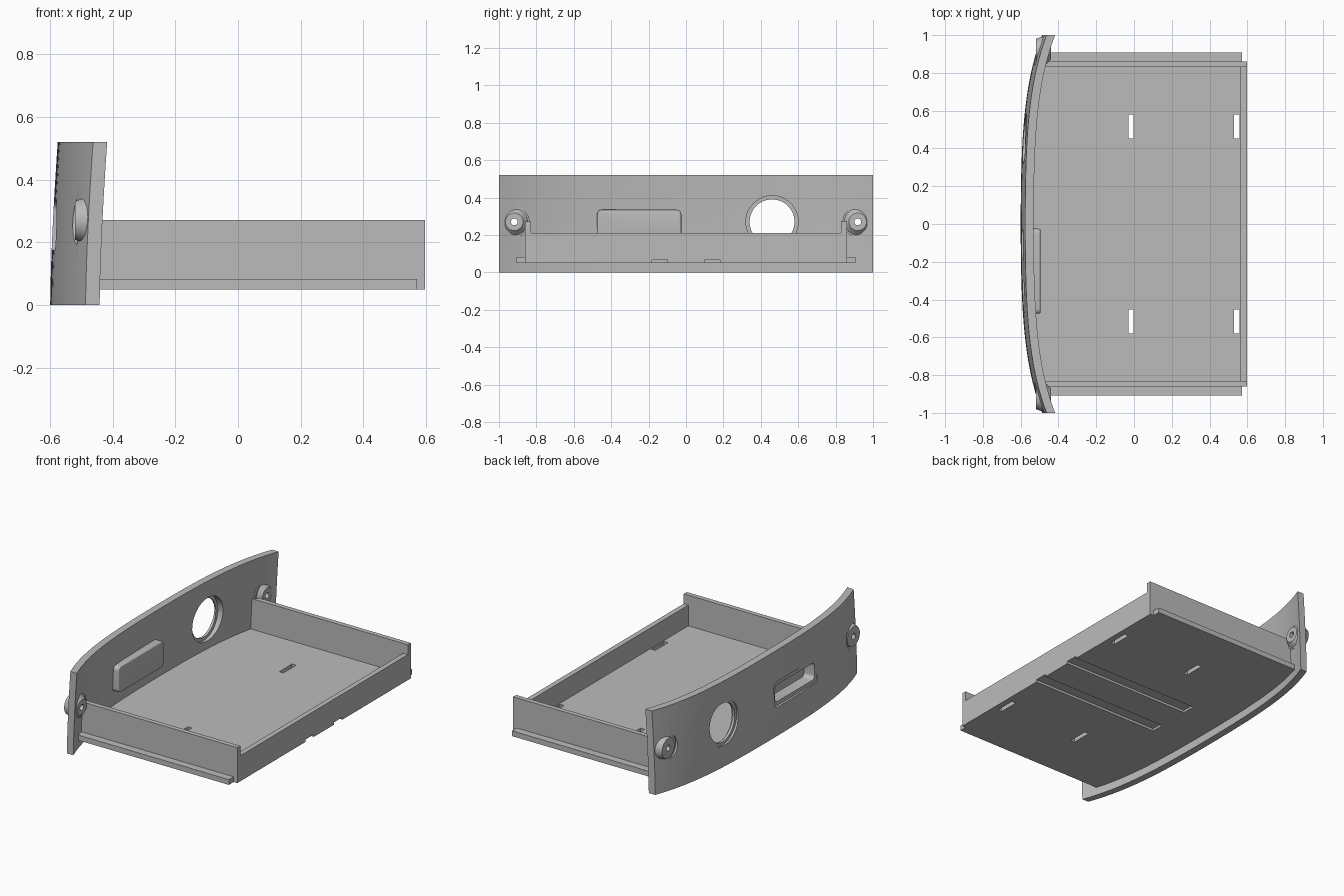
import bpy, bmesh, math
from mathutils import Matrix, Vector

if "Cube" in bpy.data.objects:
    bpy.data.objects.remove(bpy.data.objects["Cube"])

grey = bpy.data.materials.new("mid_grey")
grey.use_nodes = True
COLOUR = (0.5, 0.5, 0.5, 1)
grey.diffuse_color = COLOUR
grey.node_tree.nodes["Principled BSDF"].inputs["Base Color"].default_value = COLOUR


def make(name, bm):
    bmesh.ops.recalc_face_normals(bm, faces=bm.faces)
    mesh = bpy.data.meshes.new(name)
    bm.to_mesh(mesh)
    bm.free()
    mesh.materials.append(grey)
    obj = bpy.data.objects.new(name, mesh)
    bpy.context.collection.objects.link(obj)
    return obj


def box(name, x, y, z, corner=0.0, rim=0.0):
    """Box from ranges; corner rounds the edges along x, rim softens the +x face."""
    bm = bmesh.new()
    bmesh.ops.create_cube(bm, size=1)
    for v in bm.verts:
        v.co = Vector([(r[0] + r[1]) / 2 + c * (r[1] - r[0]) for r, c in zip((x, y, z), v.co)])
    if corner:
        along = [e for e in bm.edges if abs(e.verts[0].co.x - e.verts[1].co.x) > 1e-4]
        bmesh.ops.bevel(bm, geom=along, offset=corner, segments=6, profile=0.5, affect='EDGES')
    if rim:
        ring = [e for e in bm.edges if all(v.co.x > x[1] - 1e-4 for v in e.verts)]
        bmesh.ops.bevel(bm, geom=ring, offset=rim, segments=3, profile=0.5, affect='EDGES')
    return make(name, bm)


def tube(name, x, y, z, r1, r2=None):
    """Round bar or frustum along x."""
    bm = bmesh.new()
    turn = Matrix.Translation((sum(x) / 2, y, z)) @ Matrix.Rotation(math.pi / 2, 4, 'Y')
    bmesh.ops.create_cone(bm, cap_ends=True, segments=48, radius1=r1,
                          radius2=r1 if r2 is None else r2, depth=x[1] - x[0], matrix=turn)
    return make(name, bm)


def combine(target, tool, operation='DIFFERENCE'):
    mod = target.modifiers.new("shape", 'BOOLEAN')
    mod.operation, mod.object, mod.solver = operation, tool, 'EXACT'
    bpy.context.view_layer.objects.active = target
    bpy.ops.object.modifier_apply(modifier=mod.name)
    bpy.data.objects.remove(tool)


def bow(y, z=0.0):
    """Outer face of the curved panel."""
    return -0.6 + 0.036 * y**2 + 0.077 * y**4 + 0.024 * (z / 0.52)**1.5


# Curved front panel: sweep a closed section along y
HEIGHT, THICK, STEPS, ROWS = 0.52, 0.045, 48, 8
bm = bmesh.new()
rings = []
for i in range(STEPS + 1):
    y = -1 + 2 * i / STEPS
    levels = [HEIGHT * k / ROWS for k in range(ROWS + 1)]
    section = [(bow(y, z), z) for z in levels]
    section += [(bow(y, z) + THICK, z) for z in reversed(levels)]
    rings.append([bm.verts.new((x, y, z)) for x, z in section])
for a, b in zip(rings, rings[1:]):
    for k in range(len(a)):
        n = (k + 1) % len(a)
        bm.faces.new((a[k], a[n], b[n], b[k]))
for ring in (rings[0], rings[-1]):
    for k in range(ROWS):
        bm.faces.new((ring[k], ring[k + 1], ring[-2 - k], ring[-1 - k]))
panel = make("curved_panel", bm)

# Round window with a stepped rim on both faces
combine(panel, tube("window_cutter", (-0.8, -0.3), 0.46, 0.27, 0.12))
combine(panel, tube("inner_rim_cutter", (-0.56, -0.3), 0.46, 0.27, 0.14))
combine(panel, tube("outer_rim_cutter", (-0.8, -0.576), 0.46, 0.27, 0.14))

# Recessed grip: rounded housing inside, stepped slot outside
combine(panel, box("grip_housing", (-0.572, -0.495), (-0.475, -0.025), (0.17, 0.335), 0.025, 0.01), 'UNION')
combine(panel, box("grip_step_cutter", (-0.8, -0.58), (-0.47, -0.03), (0.175, 0.33), 0.03))
combine(panel, box("grip_slot_cutter", (-0.8, -0.508), (-0.445, -0.055), (0.2, 0.305), 0.025))

# Screw bosses at both ends
for side in (-1, 1):
    y, z = 0.918 * side, 0.27
    combine(panel, tube("seat_cutter", (-0.7, -0.515), y, z, 0.08))
    combine(panel, tube("boss_outer", (-0.52, -0.465), y, z, 0.062, 0.081), 'UNION')
    combine(panel, tube("boss_inner", (-0.475, -0.44), y, z, 0.081, 0.047), 'UNION')
    combine(panel, tube("screw_cutter", (-0.8, -0.2), y, z, 0.018))

bpy.ops.object.select_all(action='DESELECT')
panel.select_set(True)
bpy.context.view_layer.objects.active = panel
bpy.ops.object.shade_smooth_by_angle(angle=math.radians(25))

# Tray floor, its near edge following the panel
BASE, FLOOR, END, HALF = 0.05, 0.08, 0.597, 0.86
bm = bmesh.new()
edge = [HALF * (k / 12 - 1) for k in range(25)]
outline = [(bow(y) + 0.03, y) for y in edge] + [(END, HALF), (END, -HALF)]
face = bm.faces.new([bm.verts.new((x, y, BASE)) for x, y in outline])
up = bmesh.ops.extrude_face_region(bm, geom=[face])["geom"]
bmesh.ops.translate(bm, vec=(0, 0, FLOOR - BASE),
                    verts=[g for g in up if isinstance(g, bmesh.types.BMVert)])
floor = make("tray_floor", bm)

# Floor slots and underside grooves
for side in (-1, 1):
    for x in (-0.03, 0.53):
        combine(floor, box("slot_cutter", (x, x + 0.028), sorted((0.452 * side, 0.58 * side)), (0, 0.2)))
    combine(floor, box("groove_cutter", (-0.3, 0.7), sorted((0.1 * side, 0.182 * side)), (0, 0.065)))

# Tray walls and slide rails
box("tray_end_wall", (0.565, END), (-HALF, HALF), (FLOOR, 0.21))
for side, label in ((-1, "right"), (1, "left")):
    box(f"tray_side_wall_{label}", (-0.505, END), sorted((0.83 * side, HALF * side)), (FLOOR, 0.272))
    box(f"slide_rail_{label}", (-0.49, 0.572), sorted((HALF * side, 0.907 * side)), (BASE, 0.083))
